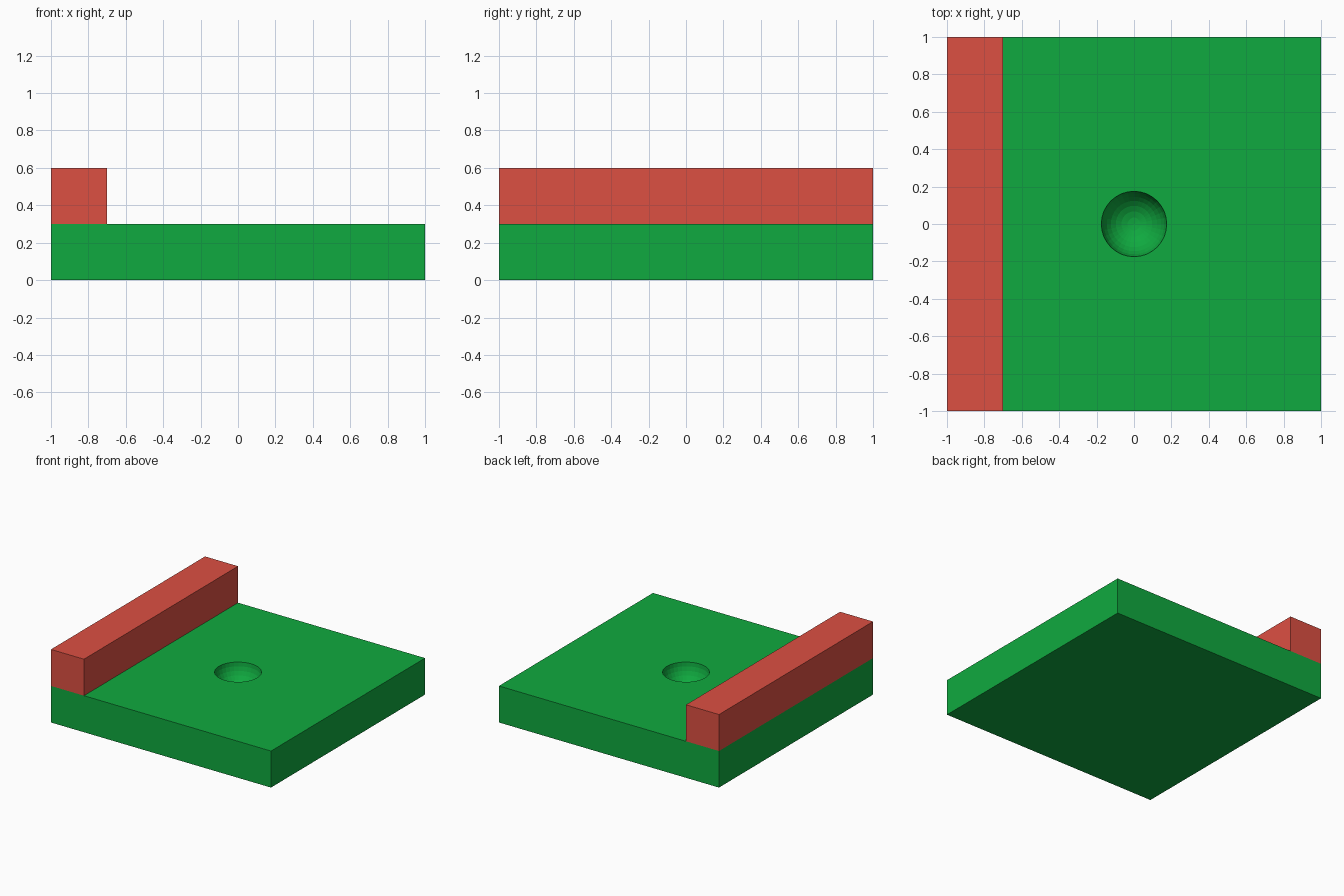
import bpy

if "Cube" in bpy.data.objects:
    bpy.data.objects.remove(bpy.data.objects["Cube"])


def material(name, color):
    m = bpy.data.materials.new(name)
    m.diffuse_color = color
    m.use_nodes = True
    m.node_tree.nodes["Principled BSDF"].inputs["Base Color"].default_value = m.diffuse_color
    return m


def box(name, lo, hi, mat):
    centre = [(a + b) / 2 for a, b in zip(lo, hi)]
    bpy.ops.mesh.primitive_cube_add(size=1, location=centre)
    o = bpy.context.object
    o.name = name
    o.scale = [b - a for a, b in zip(lo, hi)]
    bpy.ops.object.transform_apply(location=True, rotation=False, scale=True)
    o.data.materials.append(mat)
    return o


green = material("turf_green", (0.005, 0.40, 0.05, 1))
red = material("border_red", (0.72, 0.08, 0.055, 1))

# Base slab and raised border along the left edge
slab = box("base_slab", (-1, -1, 0), (1, 1, 0.3), green)
box("side_border", (-1, -1, 0.3), (-0.7, 1, 0.6), red)

# Bowl-shaped hole in the middle of the slab
bpy.ops.mesh.primitive_uv_sphere_add(segments=32, ring_count=16, radius=0.175,
                                     location=(0, 0, 0.301))
cutter = bpy.context.object
cutter.name = "hole_cutter"
cutter.data.materials.append(green)
cut = slab.modifiers.new("hole", 'BOOLEAN')
cut.operation = 'DIFFERENCE'
cut.solver = 'EXACT'
cut.object = cutter

# Bake the cut and drop the helper
bpy.context.view_layer.objects.active = slab
bpy.ops.object.modifier_apply(modifier=cut.name)
bpy.data.objects.remove(cutter, do_unlink=True)
